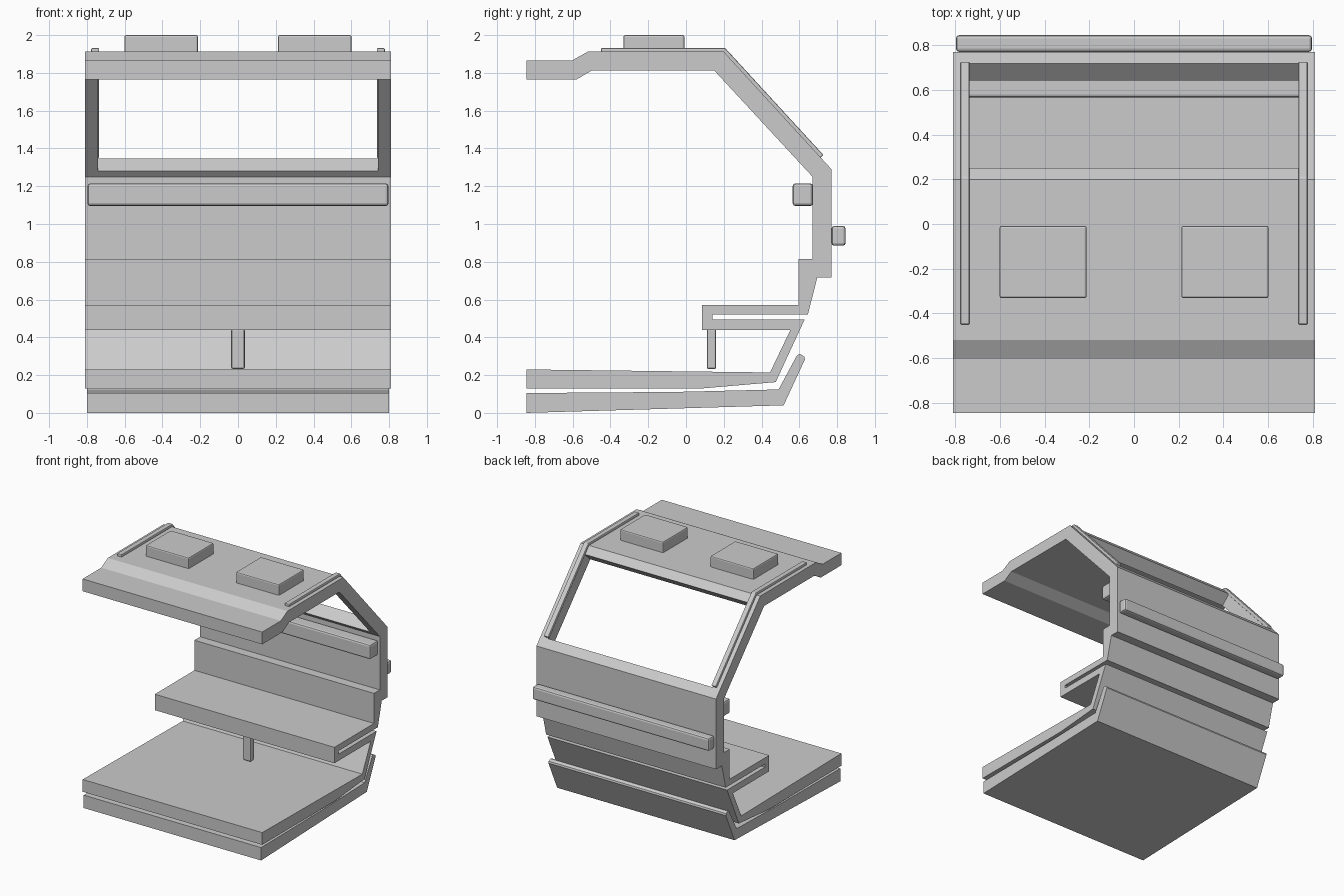
import bpy, bmesh

if "Cube" in bpy.data.objects:
    bpy.data.objects.remove(bpy.data.objects["Cube"])


def finish(name, bm, bevel=0.0, segments=2):
    bmesh.ops.recalc_face_normals(bm, faces=bm.faces)
    if bevel:
        bmesh.ops.bevel(bm, geom=bm.edges[:], offset=bevel, segments=segments,
                        affect='EDGES', profile=0.5)
    me = bpy.data.meshes.new(name)
    bm.to_mesh(me)
    bm.free()
    ob = bpy.data.objects.new(name, me)
    bpy.context.collection.objects.link(ob)
    return ob


def extrude_profile(name, pts, x0, x1, bevel=0.0, segments=2):
    """Extrude a (y, z) outline along x."""
    bm = bmesh.new()
    face = bm.faces.new([bm.verts.new((x0, y, z)) for y, z in pts])
    res = bmesh.ops.extrude_face_region(bm, geom=[face])
    verts = [g for g in res['geom'] if isinstance(g, bmesh.types.BMVert)]
    bmesh.ops.translate(bm, verts=verts, vec=(x1 - x0, 0, 0))
    return finish(name, bm, bevel, segments)


def block(name, x, y, z, bevel):
    pts = [(y[0], z[0]), (y[1], z[0]), (y[1], z[1]), (y[0], z[1])]
    return extrude_profile(name, pts, x[0], x[1], bevel)


# Body shell: roof, slanted wall, back wall, seat and floor as one section
body = extrude_profile("cabin_shell", [
    (-0.845, 1.865), (-0.605, 1.865), (-0.52, 1.912), (0.20, 1.912),
    (0.77, 1.29), (0.77, 0.717), (0.695, 0.717), (0.645, 0.52),
    (0.14, 0.52), (0.14, 0.494), (0.628, 0.494), (0.475, 0.163),
    (0.09, 0.13), (-0.845, 0.13), (-0.845, 0.23), (0.445, 0.214),
    (0.553, 0.44), (0.085, 0.44), (0.085, 0.57), (0.595, 0.57),
    (0.595, 0.815), (0.67, 0.815), (0.67, 1.25), (0.15, 1.812),
    (-0.50, 1.812), (-0.58, 1.765), (-0.845, 1.765)], -0.81, 0.81)

# Window opening through the slanted wall, cut square to its surface
ny, nz = 0.737 * 0.2, 0.676 * 0.2
top, low = (0.25, 1.857), (0.717, 1.348)
cutter = extrude_profile("window_cutter", [
    (top[0] - ny, top[1] - nz), (top[0] + ny, top[1] + nz),
    (low[0] + ny, low[1] + nz), (low[0] - ny, low[1] - nz)], -0.742, 0.742)
cutter.hide_render = True
mod = body.modifiers.new("window", 'BOOLEAN')
mod.operation = 'DIFFERENCE'
mod.solver = 'EXACT'
mod.object = cutter
bpy.context.view_layer.objects.active = body
bpy.ops.object.modifier_apply(modifier=mod.name)
bpy.data.objects.remove(cutter)

# Under-floor panel with an upturned rounded rear lip
extrude_profile("under_panel", [
    (-0.845, 0.0), (0.517, 0.04), (0.63, 0.284), (0.626, 0.298),
    (0.605, 0.311), (0.595, 0.31), (0.586, 0.302), (0.49, 0.124),
    (-0.05, 0.111), (-0.845, 0.105)], -0.8, 0.8)

# Long bars on the back wall, and the seat support leg
block("rear_bumper_bar", (-0.797, 0.797), (0.77, 0.845), (0.885, 0.99), 0.015)
block("backrest_bar", (-0.797, 0.797), (0.565, 0.672), (1.095, 1.215), 0.015)
block("seat_leg", (-0.036, 0.036), (0.11, 0.16), (0.232, 0.445), 0.01)

for side, s in (("left", -1), ("right", 1)):
    # Roof boxes
    x = sorted((s * 0.212, s * 0.602))
    block(side + "_roof_box", x, (-0.332, -0.008), (1.90, 2.0), 0.01)
    # Slim rails that follow the roof and bend down beside the window
    x = sorted((s * 0.735, s * 0.777))
    extrude_profile(side + "_roof_rail", [
        (-0.45, 1.905), (-0.45, 1.932), (0.207, 1.932),
        (0.728, 1.365), (0.708, 1.347), (0.195, 1.905)],
        x[0], x[1], 0.007)
